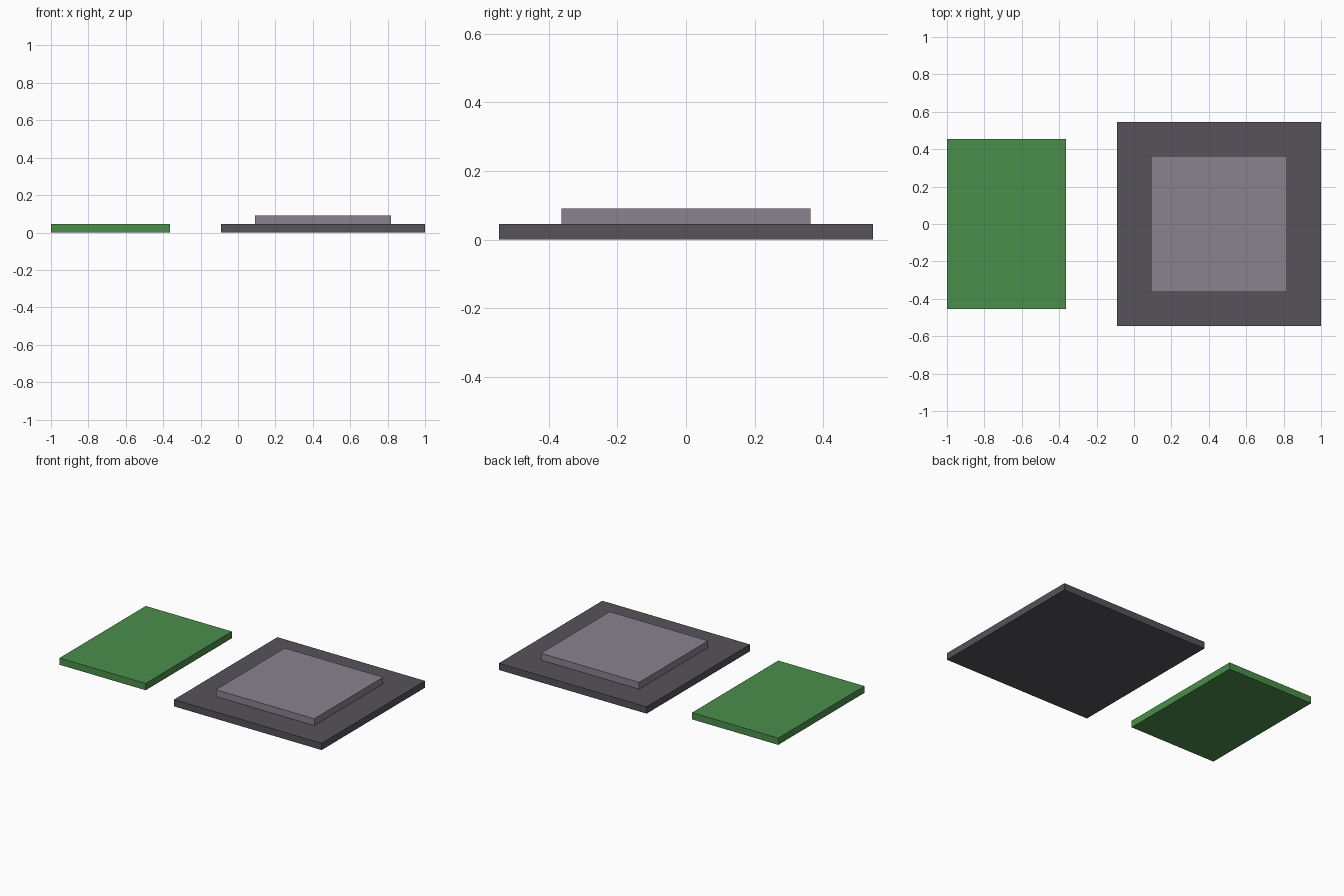
import bpy
from mathutils import Vector

cube = bpy.data.objects.get("Cube")
if cube:
    bpy.data.objects.remove(cube, do_unlink=True)

UNIT = 1 / 11       # layout module: the model is 22 modules wide
THICK = UNIT / 2    # every slab has the same thickness


def material(name, rgb):
    mat = bpy.data.materials.new(name)
    mat.use_nodes = True
    colour = (*rgb, 1)
    mat.diffuse_color = colour
    mat.node_tree.nodes["Principled BSDF"].inputs["Base Color"].default_value = colour
    return mat


def slab(name, centre_x, width, depth, level, mat):
    """Flat box measured in modules, resting on the given slab level."""
    bpy.ops.mesh.primitive_cube_add(size=1)
    obj = bpy.context.object
    obj.name = obj.data.name = name
    size = Vector((width * UNIT, depth * UNIT, THICK))
    offset = Vector((centre_x * UNIT, 0, (level + 0.5) * THICK))
    for v in obj.data.vertices:
        v.co = v.co * size + offset
    obj.data.materials.append(mat)
    return obj


green = material("green", (0.07, 0.27, 0.07))
dark_grey = material("dark grey", (0.093, 0.084, 0.102))
light_grey = material("light grey", (0.25, 0.225, 0.27))

# Separate green slab on the right side
slab("green_slab", -7.5, 7, 10, 0, green)

# Stepped grey platform on the left side
slab("platform_base", 5, 12, 12, 0, dark_grey)
slab("platform_top", 5, 8, 8, 1, light_grey)
